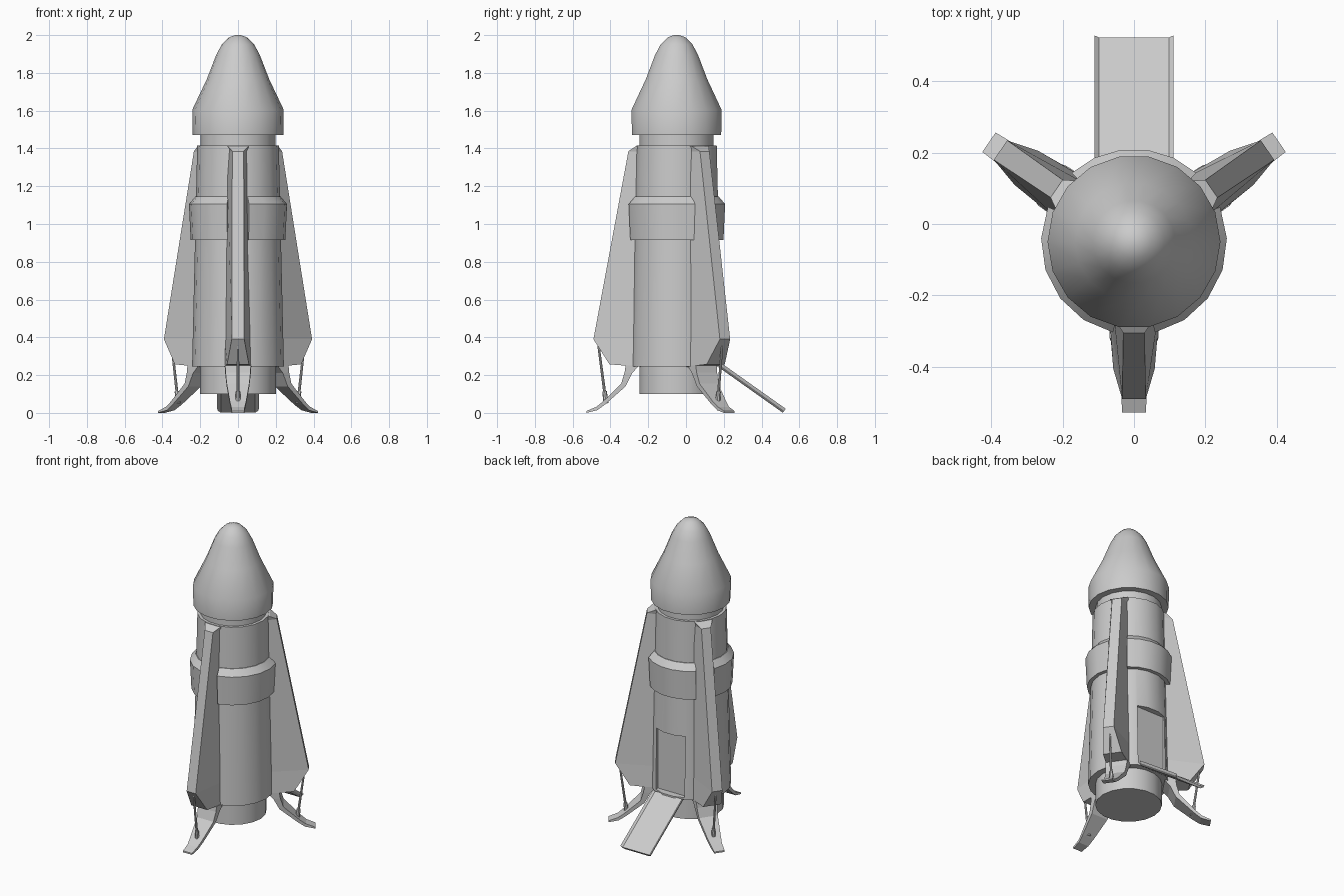
import bpy, bmesh, math
from mathutils import Vector, Matrix

if "Cube" in bpy.data.objects:
    bpy.data.objects.remove(bpy.data.objects["Cube"])

CY = -0.05                      # y of the rocket's axis
FINS = [("front", -90, 1.0), ("right", 34.5, 1.03), ("left", 145.5, 1.03)]


def finish(name, bm, smooth=False):
    bmesh.ops.recalc_face_normals(bm, faces=bm.faces)
    me = bpy.data.meshes.new(name)
    bm.to_mesh(me)
    bm.free()
    ob = bpy.data.objects.new(name, me)
    bpy.context.collection.objects.link(ob)
    if smooth:
        bpy.ops.object.select_all(action='DESELECT')
        ob.select_set(True)
        bpy.context.view_layer.objects.active = ob
        bpy.ops.object.shade_smooth_by_angle(angle=math.radians(30))
    return ob


def polar(r, deg, z):
    a = math.radians(deg)
    return Vector((r * math.cos(a), CY + r * math.sin(a), z))


def lathe(name, profile, n=18):
    """Solid of revolution, capped at both ends."""
    bm = bmesh.new()
    rings = [[bm.verts.new(polar(r, 360 * i / n, z)) for i in range(n)] for r, z in profile]
    for a, b in zip(rings, rings[1:]):
        for i in range(n):
            j = (i + 1) % n
            bm.faces.new((a[i], a[j], b[j], b[i]))
    bm.faces.new(rings[0])
    bm.faces.new(rings[-1])
    return finish(name, bm, True)


def loft(name, sections, smooth=False):
    """Skin closed cross-sections and cap the ends."""
    bm = bmesh.new()
    rings = [[bm.verts.new(p) for p in s] for s in sections]
    n = len(rings[0])
    for a, b in zip(rings, rings[1:]):
        for i in range(n):
            j = (i + 1) % n
            bm.faces.new((a[i], a[j], b[j], b[i]))
    bm.faces.new(rings[0])
    bm.faces.new(rings[-1])
    return finish(name, bm, smooth)


def radial(r, w, z, deg):
    """Point at distance r out and w sideways along a fin direction."""
    a = math.radians(deg)
    return Vector((r * math.cos(a) - w * math.sin(a),
                   CY + r * math.sin(a) + w * math.cos(a), z))


def blade(name, rows, deg, k):
    """Rows: outer r, z, half width, then inner r, z, half width."""
    loft(name, [[radial(ro * k, -wo, zo, deg), radial(ro * k, wo, zo, deg),
                 radial(ri * k, wi, zi, deg), radial(ri * k, -wi, zi, deg)]
                for ro, zo, wo, ri, zi, wi in rows])


# nose, neck, hull and engine skirt
lathe("nose_cone", [(0.19, 1.47), (0.24, 1.47), (0.242, 1.605), (0.165, 1.767),
                    (0.116, 1.894), (0.086, 1.95), (0.048, 1.988), (0.015, 2.0)])
lathe("neck", [(0.198, 1.39), (0.198, 1.48)])
hull = lathe("hull", [(0.243, 0.245), (0.216, 1.415)])
lathe("engine_skirt", [(0.2, 0.10), (0.2, 0.26)])

# door recess in the rear of the hull
bm = bmesh.new()
bmesh.ops.create_cube(bm, size=1, matrix=Matrix.Translation((0, 0.245, 0.46)) @
                      Matrix.Diagonal((0.21, 0.2, 0.40, 1)))
cutter = finish("door_cutter", bm)
cutter.hide_render = True
cutter.hide_viewport = True
mod = hull.modifiers.new("door", 'BOOLEAN')
mod.operation = 'DIFFERENCE'
mod.solver = 'EXACT'
mod.object = cutter

# lowered door used as a ramp, slightly dished across its width
prof = [(-0.111, 0.022), (-0.098, 0.012), (0.098, 0.012), (0.111, 0.022),
        (0.106, 0.008), (0.09, -0.004), (-0.09, -0.004), (-0.106, 0.008)]
d = Vector((0, 0.34, -0.243)).normalized()
up = Vector((0, -d.z, d.y))
loft("ramp", [[p + Vector((x, 0, 0)) + up * h for x, h in prof]
              for p in (Vector((0, 0.175, 0.245)), Vector((0, 0.515, 0.004)))])

# belt segments between the fins
belt = [(0.2, 0.915), (0.251, 0.915), (0.26, 1.105), (0.226, 1.145), (0.2, 1.145)]
for name, a0, a1 in (("right", -77, 22), ("left", 158, 257), ("rear", 48, 132)):
    n = 5
    loft(name + "_belt", [[polar(r, a0 + (a1 - a0) * i / n, z) for r, z in belt]
                          for i in range(n + 1)], True)

# fins, landing legs and struts
fin = [(0.215, 1.412, 0.055, 0.17, 1.412, 0.06),
       (0.255, 1.385, 0.03, 0.17, 1.385, 0.06),
       (0.44, 0.39, 0.033, 0.19, 0.39, 0.07),
       (0.355, 0.257, 0.058, 0.19, 0.244, 0.072)]
leg = [(0.27, 0.25, 0.068, 0.2, 0.25, 0.07),
       (0.275, 0.215, 0.066, 0.235, 0.21, 0.068),
       (0.293, 0.155, 0.06, 0.27, 0.14, 0.06),
       (0.39, 0.06, 0.043, 0.378, 0.045, 0.043),
       (0.425, 0.032, 0.036, 0.42, 0.014, 0.036),
       (0.478, 0.01, 0.033, 0.478, 0.0, 0.033)]
for side, deg, k in FINS:
    blade(side + "_fin", fin, deg, k)
    blade(side + "_leg", leg, deg, k)
    top, foot = radial(0.415 * k, 0, 0.37, deg), radial(0.373 * k, 0, 0.05, deg)
    for part, t, r0, r1 in (("strut", 1.0, 0.008, 0.006), ("strut_sleeve", 0.2, 0.014, 0.012)):
        end = foot.lerp(top, t)
        v = end - foot
        bm = bmesh.new()
        bmesh.ops.create_cone(bm, cap_ends=True, segments=8, radius1=r0, radius2=r1, depth=v.length,
                              matrix=Matrix.Translation((foot + end) / 2) @
                              v.to_track_quat('Z', 'Y').to_matrix().to_4x4())
        finish(side + "_" + part, bm)
